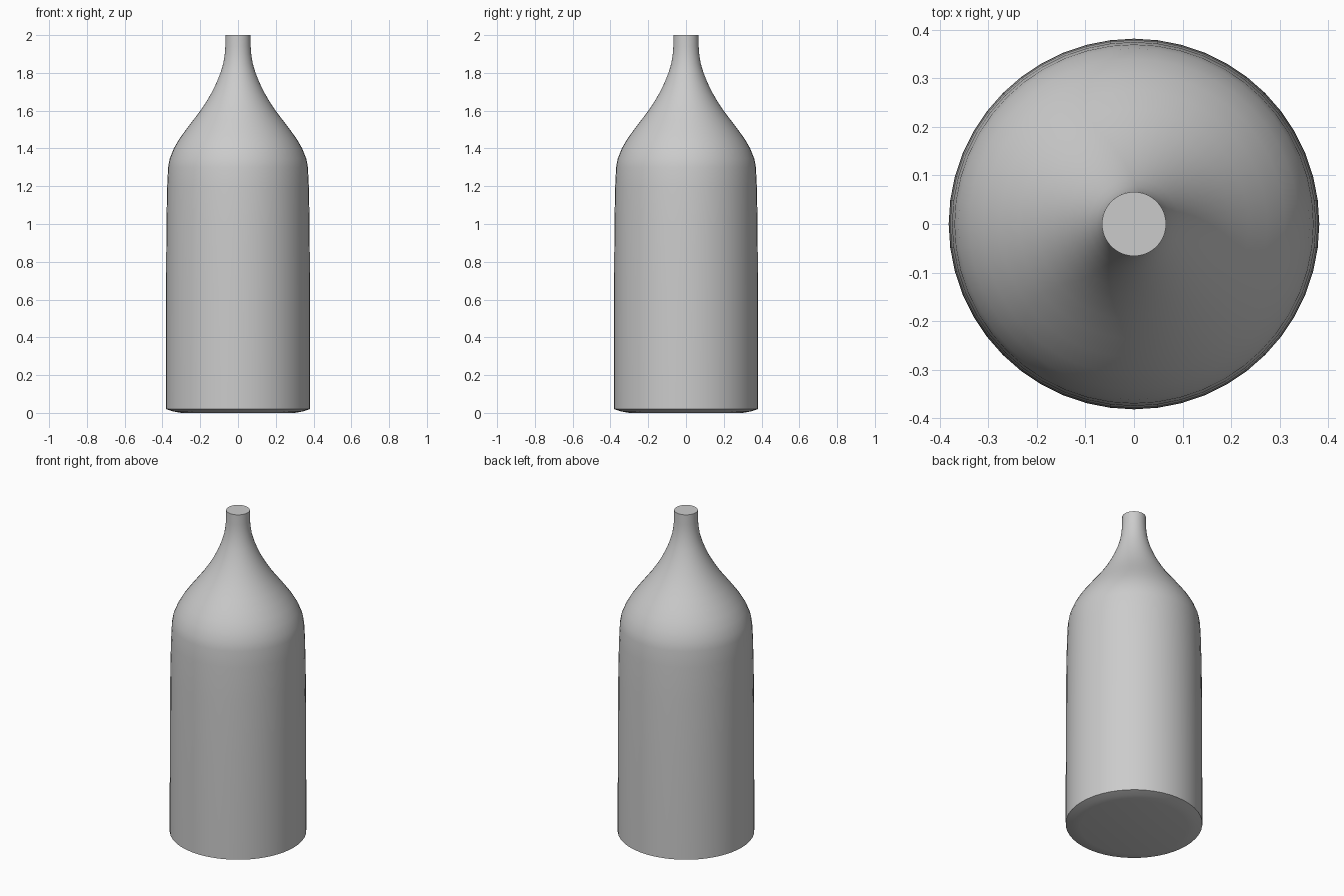
import bpy, bmesh, math

if "Cube" in bpy.data.objects:
    bpy.data.objects.remove(bpy.data.objects["Cube"])

SIDES = 48

# Half profile of the bottle: (radius, height)
profile = [
    (0.30, 0.0), (0.345, 0.008), (0.382, 0.02), (0.382, 0.30), (0.381, 0.65),
    (0.379, 1.0), (0.375, 1.2), (0.370, 1.30), (0.362, 1.345), (0.340, 1.40),
    (0.311, 1.45), (0.275, 1.50), (0.237, 1.55), (0.199, 1.60), (0.166, 1.65),
    (0.137, 1.70), (0.113, 1.75), (0.093, 1.80), (0.078, 1.85), (0.070, 1.90),
    (0.067, 1.94), (0.066, 2.0),
]


def lathe(name, points, sides):
    """Revolve a half profile around z and close both ends."""
    bm = bmesh.new()
    rings = []
    for r, z in points:
        rings.append([bm.verts.new((r * math.cos(2 * math.pi * i / sides),
                                    r * math.sin(2 * math.pi * i / sides), z))
                      for i in range(sides)])
    for low, high in zip(rings, rings[1:]):
        for i in range(sides):
            j = (i + 1) % sides
            bm.faces.new((low[i], low[j], high[j], high[i]))
    bm.faces.new(rings[0][::-1])
    bm.faces.new(rings[-1])
    mesh = bpy.data.meshes.new(name)
    bm.to_mesh(mesh)
    bm.free()
    obj = bpy.data.objects.new(name, mesh)
    bpy.context.collection.objects.link(obj)
    return obj


# Bottle body, shoulder and neck in one turned piece
bottle = lathe("bottle", profile, SIDES)
bpy.context.view_layer.objects.active = bottle
bottle.select_set(True)
bpy.ops.object.shade_smooth_by_angle(angle=math.radians(40))
